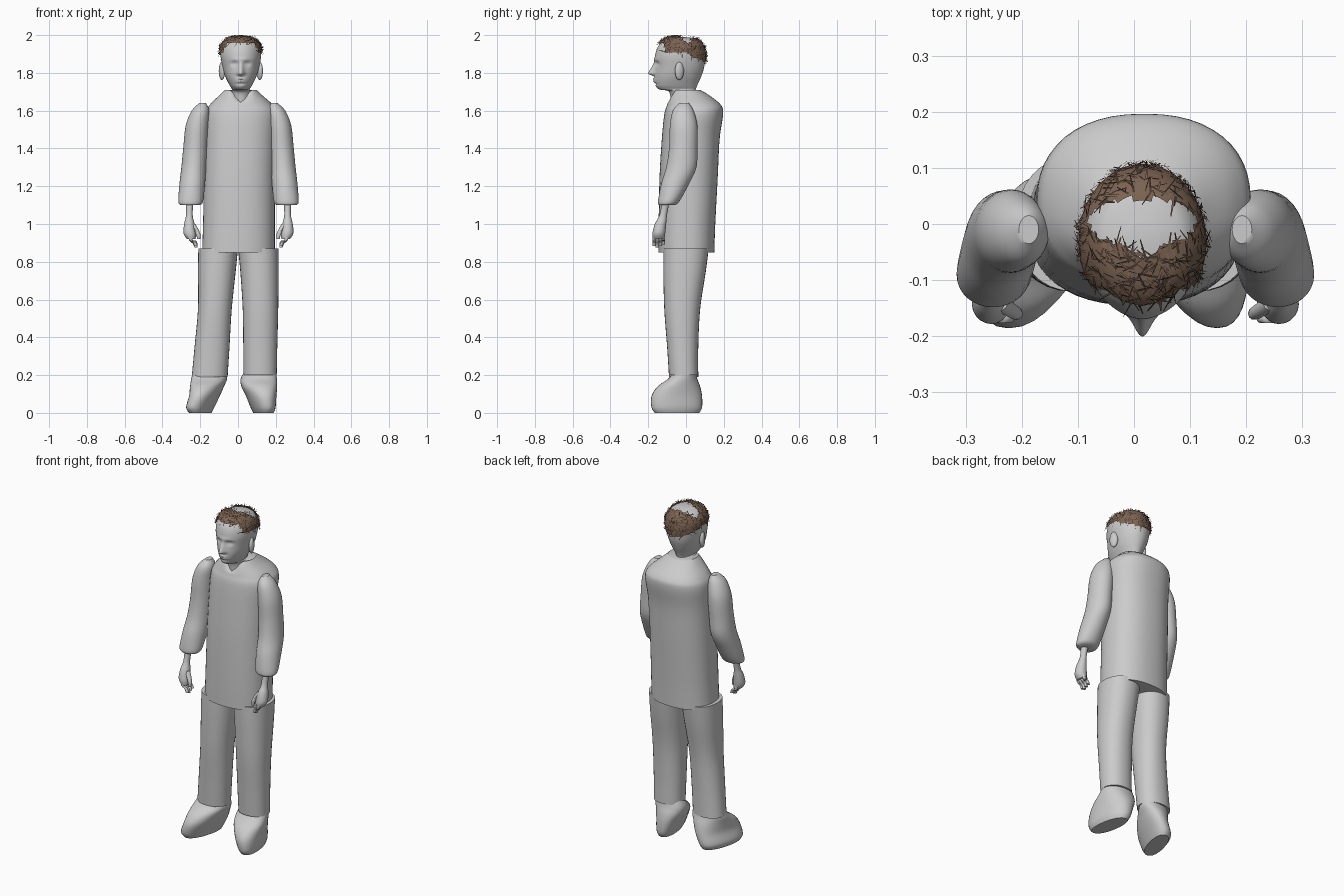
import bpy, bmesh, math, random
from mathutils import Vector

random.seed(4)
cube = bpy.data.objects.get("Cube")
if cube:
    bpy.data.objects.remove(cube, do_unlink=True)


def make_material(name, colour):
    mat = bpy.data.materials.new(name)
    mat.use_nodes = True
    mat.diffuse_color = (*colour, 1)
    mat.node_tree.nodes["Principled BSDF"].inputs["Base Color"].default_value = (*colour, 1)
    return mat


GREY = make_material("plain grey", (.6, .6, .6))
BROWN = make_material("hair brown", (.2, .125, .085))
DARK = make_material("dark brown", (.07, .045, .03))
MID = .015  # centre line of the head and torso


def finish(name, bm, mat, angle=40):
    bmesh.ops.recalc_face_normals(bm, faces=bm.faces)
    mesh = bpy.data.meshes.new(name)
    bm.to_mesh(mesh)
    bm.free()
    mesh.materials.append(mat)
    obj = bpy.data.objects.new(name, mesh)
    bpy.context.collection.objects.link(obj)
    bpy.ops.object.select_all(action='DESELECT')
    obj.select_set(True)
    bpy.context.view_layer.objects.active = obj
    bpy.ops.object.shade_smooth_by_angle(angle=math.radians(angle))
    return obj


def refine(rows, steps):
    """Smooth interpolation between the given rows of numbers."""
    out = []
    for i in range(len(rows) - 1):
        p, a, b, q = rows[max(i - 1, 0)], rows[i], rows[i + 1], rows[min(i + 2, len(rows) - 1)]
        for s in range(steps):
            t = s / steps
            out.append([
                v1 + .5 * t * (v2 - v0 + t * (2 * v0 - 5 * v1 + 4 * v2 - v3 + t * (3 * (v1 - v2) + v3 - v0)))
                for v0, v1, v2, v3 in zip(p, a, b, q)])
    return out + [rows[-1]]


def loft(rows, segs=32, steps=5, power=2.0, shear=0, shape=None):
    """Skin of rounded slices, each given as z, x min, x max, y min, y max."""
    bm = bmesh.new()
    rings = []
    for z, x0, x1, y0, y1 in refine(rows, steps):
        ring = []
        for k in range(segs):
            a = math.tau * k / segs
            c, s = math.cos(a), math.sin(a)
            y = (y0 + y1) / 2 + (y1 - y0) / 2 * math.copysign(abs(s) ** (2 / power), s)
            x = (x0 + x1) / 2 + (x1 - x0) / 2 * math.copysign(abs(c) ** (2 / power), c)
            co = Vector((x + shear * (y - (y0 + y1) / 2), y, z))
            ring.append(bm.verts.new(shape(co) if shape else co))
        rings.append(ring)
    for lo, hi in zip(rings, rings[1:]):
        for k in range(segs):
            j = (k + 1) % segs
            bm.faces.new((lo[k], lo[j], hi[j], hi[k]))
    bm.faces.new(rings[0])
    bm.faces.new(rings[-1])
    return bm


def flip(rows):
    return [(z, .005 - x1, .005 - x0, y0, y1) for z, x0, x1, y0, y1 in rows]


# Torso: long straight tunic with a notched neckline
def neckline(co):
    if co.y < 0 and co.z > 1.64:
        co.z -= .055 * max(0, 1 - abs(co.x - MID) / .06) * min(1, (co.z - 1.64) / .06)
    return co


finish("tunic", loft([
    (.85, -.19, .195, -.145, .15), (1, -.185, .195, -.145, .155),
    (1.25, -.18, .195, -.14, .168), (1.45, -.175, .2, -.128, .178),
    (1.58, -.172, .208, -.115, .196), (1.63, -.15, .185, -.1, .185),
    (1.68, -.1, .13, -.085, .125), (1.71, -.07, .1, -.07, .075),
], segs=48, power=2.3, shape=neckline), GREY)

# Trousers
finish("right_trouser_leg", loft([
    (.19, -.245, -.055, -.09, .065), (.35, -.23, -.045, -.1, .065),
    (.55, -.212, -.033, -.115, .075), (.75, -.212, -.012, -.12, .105),
    (.87, -.21, 0, -.12, .12)], power=2.2), GREY)
finish("left_trouser_leg", loft([
    (.2, .03, .205, -.09, .065), (.35, .028, .208, -.1, .065),
    (.55, .025, .213, -.115, .075), (.75, .012, .215, -.12, .105),
    (.87, 0, .215, -.12, .12)], power=2.2), GREY)

# Shoes: rounded toe, tapering up to the ankle
finish("right_shoe", loft([
    (0, -.25, -.15, -.165, .07), (.03, -.265, -.135, -.183, .085),
    (.09, -.25, -.105, -.182, .085), (.14, -.248, -.08, -.15, .075),
    (.18, -.245, -.06, -.095, .06), (.22, -.235, -.065, -.06, .05),
], power=2.2, shear=.25), GREY)
finish("left_shoe", loft([
    (0, .085, .185, -.165, .07), (.03, .07, .195, -.183, .085),
    (.09, .045, .2, -.182, .085), (.14, .02, .205, -.15, .075),
    (.18, .015, .205, -.095, .06), (.22, .035, .2, -.06, .05),
], power=2.2, shear=-.15), GREY)

# Sleeves, hands and fingers on both sides
sleeve = [
    (1.1, -.305, -.2, -.143, -.06), (1.12, -.316, -.185, -.148, -.035),
    (1.21, -.31, -.175, -.132, .015), (1.3, -.3, -.168, -.105, .055),
    (1.4, -.29, -.162, -.09, .06), (1.52, -.277, -.155, -.085, .06),
    (1.6, -.245, -.152, -.07, .04), (1.64, -.205, -.17, -.035, .015)]
palm = [
    (.92, -.27, -.225, -.175, -.115), (.95, -.288, -.222, -.178, -.11),
    (1, -.285, -.23, -.165, -.105), (1.05, -.275, -.24, -.14, -.1),
    (1.13, -.278, -.235, -.125, -.085)]
for side, turn in (("right", list), ("left", flip)):
    finish(side + "_sleeve", loft(turn(sleeve)), GREY)
    finish(side + "_palm", loft(turn(palm), segs=20), GREY)
    for n in range(4):
        y, r = -.168 + .016 * n, .009
        tip = .875 + .008 * abs(n - 1)
        path = [(-.222, tip), (-.23, tip + .02), (-.25, .915), (-.256, .95)]
        rows = [(z, x - r, x + r, y - r, y + r) for x, z in path]
        finish(side + "_finger", loft(turn(rows), segs=10, steps=3), GREY)
    thumb = [(.92, -.215, -.2, -.17, -.15), (.95, -.225, -.2, -.17, -.145),
             (1, -.255, -.225, -.155, -.125)]
    finish(side + "_thumb", loft(turn(thumb), segs=10, steps=3), GREY)


# Head with sculpted nose, eye sockets, brow and lips
def bump(d, width):
    return math.exp(-(d / width) ** 2)


def face(co):
    x, z = abs(co.x - MID), co.z
    if co.y < -.08 and z > 1.715:
        ridge = max(0, min((1.865 - z) / .065, (z - 1.782) / .012, 1))
        co.y -= .034 * ridge * bump(x, .011 + .007 * ridge)
        co.y += .013 * bump(x - .034, .017) * bump(z - 1.848, .012)
        co.y -= .005 * bump(x - .032, .009) * bump(z - 1.845, .006)
        co.y -= .005 * bump(x, .05) * bump(z - 1.87, .01)
        co.y -= .008 * bump(x, .022) * (bump(z - 1.767, .005) + bump(z - 1.754, .005))
        co.y += .005 * bump(x, .03) * bump(z - 1.742, .006)
    return co


skull = [
    (1.64, -.04, .07, -.08, .05), (1.7, -.04, .07, -.09, .05),
    (1.712, -.032, .062, -.14, .052), (1.735, -.045, .075, -.162, .06),
    (1.78, -.067, .097, -.168, .08), (1.83, -.082, .112, -.164, .096),
    (1.89, -.092, .122, -.164, .1), (1.94, -.087, .117, -.148, .09),
    (1.975, -.062, .092, -.115, .06), (1.99, -.015, .045, -.06, 0)]
finish("head", loft(skull, segs=96, steps=8, shape=face), GREY, 60)

# Ears
for side, s in (("right", -1), ("left", 1)):
    bm = bmesh.new()
    bmesh.ops.create_uvsphere(bm, u_segments=16, v_segments=10, radius=1)
    for v in bm.verts:
        v.co = (MID + s * (.1 + .016 * v.co.x - .006 * v.co.y * s), -.035 + .024 * v.co.y, 1.81 + .048 * v.co.z)
    finish(side + "_ear", bm, GREY)


# Hair: shell over the scalp with an open crown
def has_hair(c):
    crown = ((c.x - MID) / .09) ** 2 + ((c.y - .002) / .042) ** 2 < 1 and c.z > 1.94
    hairline = 1.952 if c.y < -.11 else 1.905 - .5 * max(0, c.y)
    return c.z > hairline and not crown


bm = loft(skull, segs=48, steps=6)
bmesh.ops.recalc_face_normals(bm, faces=bm.faces)
bald = [f for f in bm.faces if not has_hair(f.calc_center_median())]
bmesh.ops.delete(bm, geom=bald, context='FACES')
roots = [(f.calc_center_median(), f.normal.copy()) for f in bm.faces]
for v in bm.verts:
    v.co += v.normal * .007
finish("hair_cap", bm, BROWN)

# Loose locks: thin crossing slivers lying on the cap
for name, mat, count in (("brown_locks", BROWN, 260), ("dark_locks", DARK, 240)):
    bm = bmesh.new()
    for i in range(count):
        root, normal = random.choice(roots)
        along = normal.orthogonal().normalized()
        along.rotate(Vector((0, 0, 1)).rotation_difference(Vector((0, 0, 1))))
        across = normal.cross(along)
        a = random.uniform(0, math.tau)
        lay = along * math.cos(a) + across * math.sin(a)
        wide = normal.cross(lay) * random.uniform(.001, .003)
        start = root + normal * .008
        end = start + lay * random.uniform(.02, .04) + normal * .004
        end.z = min(end.z, 2)
        bm.faces.new([bm.verts.new(p) for p in (start - wide, start + wide, end + wide * .4, end - wide * .4)])
    finish(name, bm, mat)
